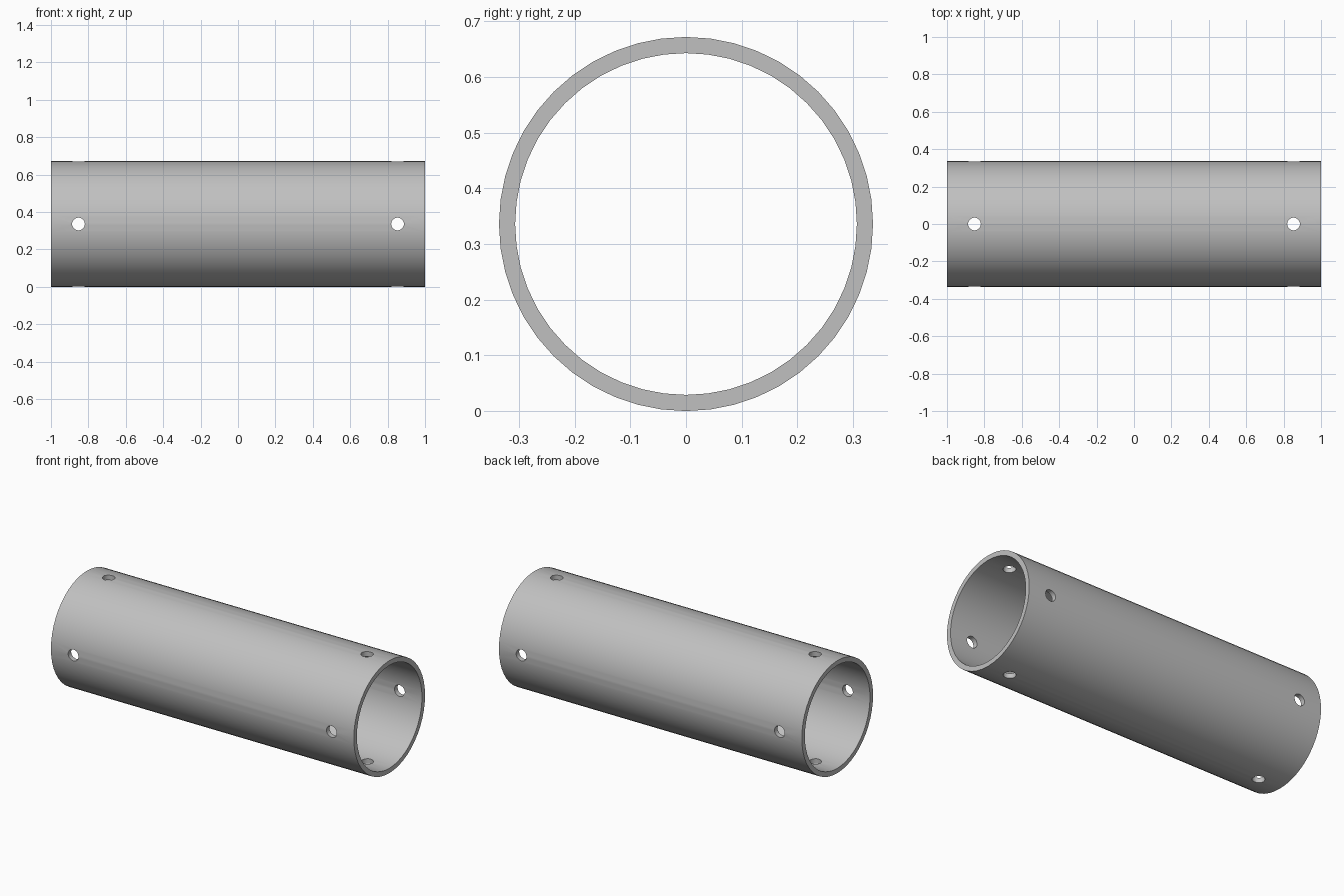
import bpy
from math import radians, pi

if "Cube" in bpy.data.objects:
    bpy.data.objects.remove(bpy.data.objects["Cube"])

OUTER, INNER, LENGTH = 0.336, 0.307, 2.0
HOLE_RADIUS, HOLE_X = 0.034, 0.853
SIDES = 48

grey = bpy.data.materials.new("plain grey")
grey.use_nodes = True
colour = (0.53, 0.53, 0.53, 1)
grey.diffuse_color = colour
grey.node_tree.nodes["Principled BSDF"].inputs["Base Color"].default_value = colour


def cylinder(name, radius, depth, location, rotation, sides):
    bpy.ops.mesh.primitive_cylinder_add(
        vertices=sides, radius=radius, depth=depth, location=location, rotation=rotation)
    obj = bpy.context.object
    obj.name = name
    obj.data.materials.append(grey)
    return obj


def cut(target, cutter):
    cutter.hide_render = True
    mod = target.modifiers.new("cut", "BOOLEAN")
    mod.operation = "DIFFERENCE"
    mod.solver = "EXACT"
    mod.object = cutter
    bpy.context.view_layer.objects.active = target
    bpy.ops.object.modifier_apply(modifier=mod.name)
    bpy.data.objects.remove(cutter)


# Hollow tube lying along x
along_x = (0, pi / 2, 0)
centre = (0, 0, OUTER)
tube = cylinder("tube", OUTER, LENGTH, centre, along_x, SIDES)
cut(tube, cylinder("bore_cutter", INNER, LENGTH + 0.2, centre, along_x, SIDES))

# Crossed pin holes through the wall near each end
for x in (-HOLE_X, HOLE_X):
    for rotation in ((0, 0, 0), (pi / 2, 0, 0)):
        cut(tube, cylinder("hole_cutter", HOLE_RADIUS, 1, (x, 0, OUTER), rotation, 32))

# Smooth walls with crisp rims
bpy.ops.object.select_all(action="DESELECT")
tube.select_set(True)
bpy.context.view_layer.objects.active = tube
bpy.ops.object.shade_smooth_by_angle(angle=radians(30))
